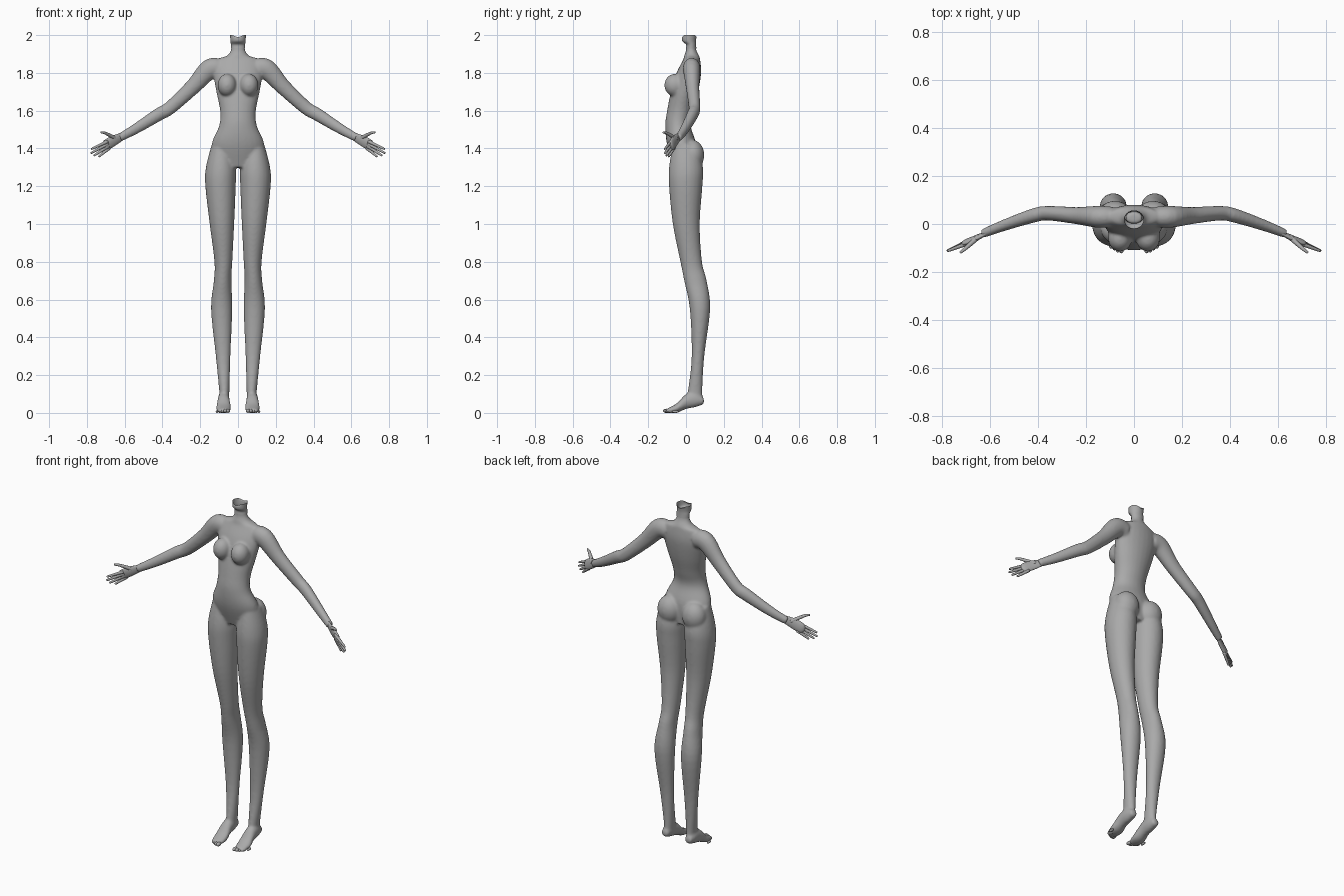
import bpy, bmesh, math
from mathutils import Vector, Matrix

cube = bpy.data.objects.get("Cube")
if cube:
    bpy.data.objects.remove(cube, do_unlink=True)

colour = (.4, .4, .4, 1)
grey = bpy.data.materials.new("plain_grey")
grey.use_nodes = True
grey.diffuse_color = colour
grey.node_tree.nodes["Principled BSDF"].inputs["Base Color"].default_value = colour


def resample(rows, steps=5):
    """Pass a smooth curve through rows of numbers."""
    rows = [Vector(row) for row in rows]
    padded = [rows[0], *rows, rows[-1]]
    result = []
    for before, start, end, after in zip(padded, padded[1:], padded[2:], padded[3:]):
        tangent_in = (end - before) / 2
        tangent_out = (after - start) / 2
        for step in range(steps):
            t = step / steps
            ease = t * t * (3 - 2 * t)
            result.append(start.lerp(end, ease) + tangent_in * t * (1 - t) ** 2
                          - tangent_out * t * t * (1 - t))
    return result + [rows[-1]]


def loft(bm, rings, sides=24, caps=True):
    """Skin a list of (centre, half axis, other half axis) ellipses."""
    angles = [math.tau * i / sides for i in range(sides)]
    loops = [[bm.verts.new(centre + a * math.cos(t) + b * math.sin(t)) for t in angles]
             for centre, a, b in rings]
    for low, high in zip(loops, loops[1:]):
        for i in range(sides):
            bm.faces.new((low[i - 1], low[i], high[i], high[i - 1]))
    if caps:
        bm.faces.new(loops[0])
        bm.faces.new(loops[-1])


def upright(rows):
    """Level rings from (z, x min, x max, y front, y back)."""
    return [(Vector((x0 + x1, y0 + y1, z * 2)) / 2, Vector(((x1 - x0) / 2, 0, 0)),
             Vector((0, (y1 - y0) / 2, 0))) for z, x0, x1, y0, y1 in resample(rows)]


def centred(rows):
    """Level rings about the middle from (z, half width, y front, y back)."""
    return upright([(z, -width, width, front, back) for z, width, front, back in rows])


def tube(rows, up, flatness):
    """Rings along a path of (x, y, z, radius), thinner across the up direction."""
    rows = resample(rows)
    points = [row.to_3d() for row in rows]
    befores = points[:1] + points[:-1]
    afters = points[1:] + points[-1:]
    rings = []
    for row, point, before, after in zip(rows, points, befores, afters):
        along = (after - before).normalized()
        side = along.cross(up).normalized()
        rings.append((point, side.cross(along) * row.w, side * row.w * flatness))
    return rings


def ellipsoid(bm, centre, radii):
    matrix = Matrix.LocRotScale(Vector(centre), None, Vector(radii))
    bmesh.ops.create_uvsphere(bm, u_segments=24, v_segments=16, radius=1, matrix=matrix)


def finish(bm, name):
    bmesh.ops.recalc_face_normals(bm, faces=bm.faces)
    mesh = bpy.data.meshes.new(name)
    bm.to_mesh(mesh)
    bm.free()
    mesh.materials.append(grey)
    mesh.shade_smooth()
    part = bpy.data.objects.new(name, mesh)
    bpy.context.collection.objects.link(part)
    return part


def mirror(part):
    part.modifiers.new("mirror", 'MIRROR').use_mirror_merge = False


# Torso with bust and seat
body = bmesh.new()
loft(body, centred([
    (1.96, .036, 0, .05), (1.92, .038, 0, .055), (1.89, .06, -.01, .07),
    (1.87, .11, -.015, .075), (1.8, .13, -.05, .08), (1.7, .115, -.08, .065),
    (1.6, .095, -.1, .04), (1.52, .1, -.11, .025), (1.42, .14, -.1, .055),
    (1.3, .12, -.06, .055)]))
ellipsoid(body, (.058, -.06, 1.735), (.05, .055, .06))
ellipsoid(body, (.08, .035, 1.365), (.07, .062, .08))

# Leg
loft(body, upright([
    (1.42, .04, .14, -.07, .06), (1.3, .012, .17, -.09, .09), (1.2, .012, .173, -.09, .087),
    (1, .02, .15, -.07, .073), (.8, .03, .125, -.03, .085), (.7, .035, .128, -.01, .11),
    (.55, .03, .143, .02, .128), (.3, .04, .118, .03, .097), (.12, .045, .1, .01, .087),
    (.05, .05, .095, 0, .09)]))

# Foot, from heel to ball, as (y, half width, sole, instep)
foot = resample([(.095, .02, .045, .08), (.05, .03, .03, .11), (0, .033, .02, .1),
                 (-.05, .04, 0, .05), (-.105, .03, 0, .02)])
loft(body, [(Vector((.076, y, (sole + top) / 2)), Vector((width, 0, 0)),
             Vector((0, 0, (top - sole) / 2))) for y, width, sole, top in foot])

# Arm
vertical = Vector((0, 0, 1))
loft(body, tube([
    (.09, .03, 1.82, .05), (.15, .03, 1.82, .054), (.24, .035, 1.725, .042),
    (.36, .045, 1.615, .036), (.42, .035, 1.58, .035), (.54, -.005, 1.505, .028),
    (.63, -.04, 1.455, .022)], vertical, .85))

# Fuse the limbs and torso into one smooth skin
skin = finish(body, "body")
mirror(skin)
fuse = skin.modifiers.new("fuse", 'REMESH')
fuse.mode = 'VOXEL'
fuse.voxel_size = .006
fuse.use_smooth_shade = True
blend = skin.modifiers.new("blend", 'SMOOTH')
blend.iterations = 15

# Hand: flat palm, four fanned fingers and a thumb
hand = bmesh.new()
across = Vector((.3, -.3, .9))
loft(hand, tube([(.6, -.03, 1.47, .018), (.66, -.06, 1.44, .029), (.7, -.075, 1.417, .028),
                 (.715, -.083, 1.41, .015)], across, .4))
first_base, last_base = Vector((.69, -.08, 1.437)), Vector((.68, -.063, 1.402))
first_tip, last_tip = Vector((.776, -.112, 1.397)), Vector((.737, -.092, 1.357))
for finger in range(4):
    base = first_base.lerp(last_base, finger / 3)
    tip = first_tip.lerp(last_tip, finger / 3)
    if finger in (1, 2):
        tip += (tip - base) * .2
    path = [(*base.lerp(tip, t), radius) for t, radius in ((0, .009), (.9, .006), (1, .003))]
    loft(hand, tube(path, across, 1), sides=10)
loft(hand, tube([(.645, -.05, 1.45, .012), (.7, -.1, 1.48, .008), (.725, -.12, 1.485, .005)],
                vertical, 1), sides=10)
mirror(finish(hand, "hands"))

# Toes shrink and step back towards the outside
toes = bmesh.new()
for toe in range(5):
    size = .011 - .001 * toe
    ellipsoid(toes, (.053 + .0145 * toe, -.104 + .003 * toe ** 2, size), (size, .018, size))
mirror(finish(toes, "toes"))

# Open neck rim that flares forward and dips at front and back
rim = bmesh.new()
loft(rim, centred([(1.93, .038, 0, .055), (1.95, .038, 0, .053), (1.97, .04, -.02, .053),
                   (2, .042, -.02, .057)]), caps=False)
for vert in rim.verts:
    if vert.co.z > 1.99:
        vert.co.z -= .012 * max(0, 1 - abs(vert.co.x) / .03)
finish(rim, "neck_rim")
